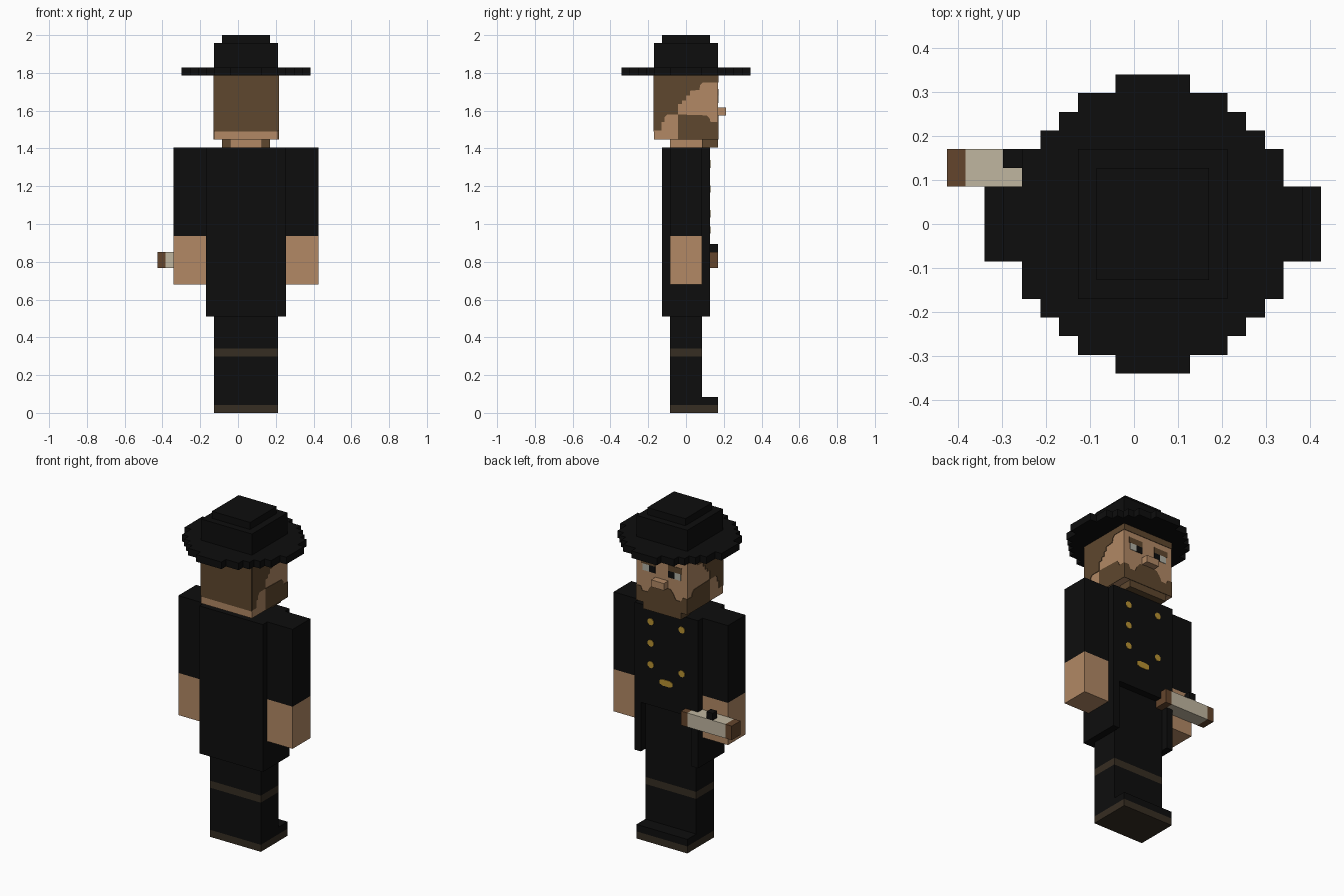
import bpy, bmesh, math
from mathutils import Vector

if "Cube" in bpy.data.objects:
    bpy.data.objects.remove(bpy.data.objects["Cube"], do_unlink=True)

U = 2 / 47      # one block unit: the figure is 47 units tall
CX = U          # the body is centred one unit to the +x side
PLATE = 0.003   # thickness of painted details


def material(name, rgb):
    lin = [(c / 255 / 12.92) if c < 10.3 else ((c / 255 + 0.055) / 1.055) ** 2.4 for c in rgb]
    m = bpy.data.materials.new(name)
    m.use_nodes = True
    m.diffuse_color = (*lin, 1)
    m.node_tree.nodes["Principled BSDF"].inputs["Base Color"].default_value = (*lin, 1)
    return m


BLACK = material("black cloth", (13, 13, 13))
SKIN = material("skin", (178, 137, 101))
HAIR = material("brown hair", (94, 71, 46))
LEATHER = material("dark leather", (54, 45, 34))
GOLD = material("gold", (184, 146, 50))
IVORY = material("ivory", (192, 182, 160))
WOOD = material("wood", (100, 69, 44))
EYE = material("eye white", (176, 176, 165))


def finish(name, bm, mat):
    bmesh.ops.recalc_face_normals(bm, faces=bm.faces)
    me = bpy.data.meshes.new(name)
    bm.to_mesh(me)
    bm.free()
    me.materials.append(mat)
    ob = bpy.data.objects.new(name, me)
    bpy.context.collection.objects.link(ob)
    return ob


def box(name, mat, x0, x1, y0, y1, z0, z1):
    """Box with limits given in block units."""
    bm = bmesh.new()
    bmesh.ops.create_cube(bm, size=1)
    lo, hi = Vector((x0, y0, z0)) * U, Vector((x1, y1, z1)) * U
    for v in bm.verts:
        v.co = Vector([(lo[i] + hi[i]) / 2 + v.co[i] * (hi[i] - lo[i]) for i in range(3)])
    return finish(name, bm, mat)


def prism(name, mat, pts, axis, a, b):
    """Outline extruded along an axis from a to b, in metres."""
    def place(p, d):
        return {"x": (d, p[0], p[1]), "y": (p[0], d, p[1]), "z": (p[0], p[1], d)}[axis]
    bm = bmesh.new()
    low = [bm.verts.new(place(p, a)) for p in pts]
    high = [bm.verts.new(place(p, b)) for p in pts]
    bm.faces.new(low)
    bm.faces.new(high)
    n = len(pts)
    for i in range(n):
        j = (i + 1) % n
        bm.faces.new((low[i], low[j], high[j], high[i]))
    return finish(name, bm, mat)


def mirrored(half):
    """Close an outline given as (offset from centre, height) on one side."""
    return [(CX + x, z) for x, z in half] + [(CX - x, z) for x, z in reversed(half)]


# Legs and boots
box("boot_sole", LEATHER, -3, 5, -2, 4, 0, 1)
box("boot_toe", BLACK, -3, 5, 2, 4, 1, 2)
box("boot_shaft", BLACK, -3, 5, -2, 2, 1, 7)
box("boot_cuff", LEATHER, -3, 5, -2, 2, 7, 8)
box("trousers", BLACK, -3, 5, -2, 2, 8, 19)

# Coat, open at the front below the waist
box("jacket", BLACK, -4, 6, -3, 3, 19, 33)
box("coat_tail_back", BLACK, -4, 6, -3, -2, 12, 19)
for side, x in (("right", -4), ("left", 5)):
    box(f"coat_tail_{side}", BLACK, x, x + 1, -2, 3, 12, 19)

# Arms
for side, x in (("right", -8), ("left", 6)):
    box(f"{side}_sleeve", BLACK, x, x + 4, -2, 2, 22, 33)
    box(f"{side}_hand", SKIN, x, x + 4, -2, 2, 16, 22)

# Buttons and buckle
FRONT = 3 * U
for i, (x, z) in enumerate([(.146, 1.315), (.146, 1.185), (.146, 1.055), (-.062, 1.32), (-.062, 1.055)]):
    ring = [(x + .021 * math.cos(math.radians(22.5 + 45 * k)),
             z + .021 * math.sin(math.radians(22.5 + 45 * k))) for k in range(8)]
    prism(f"button_{i + 1}", GOLD, ring, "y", FRONT, FRONT + PLATE)
prism("buckle", GOLD, mirrored([(.022, .988), (.042, .98), (.042, .958), (.022, .95)]),
      "y", FRONT, FRONT + PLATE)

# Neck, chin beard, head and nose
box("neck", SKIN, -1, 3, -2, 2, 33, 34)
box("chin_beard", HAIR, -2, 4, 2, 4, 33, 34)
box("head", SKIN, -3, 5, -4, 4, 34, 42)
box("nose", SKIN, 0, 2, 4, 5, 37, 38)

# Hair on the back of the head
H = 4 * U
Z0, Z1 = 34 * U, 42 * U
prism("back_hair", HAIR, [(CX - H, 35 * U), (CX + H, 35 * U), (CX + H, Z1), (CX - H, Z1)],
      "y", -H - PLATE, -H)

# Hair and beard on both sides of the head
side_hair = [(-H, 1.495), (-.13, 1.495), (-.13, 1.54), (-.115, 1.54), (-.115, 1.565), (-.10, 1.58),
             (-.043, 1.58), (-.043, 1.635), (-.02, 1.635), (-.02, 1.655), (0, 1.655), (0, 1.68),
             (.02, 1.68), (.02, 1.705), (.07, 1.71), (.075, 1.735), (.09, 1.75), (H, 1.75),
             (H, Z1), (-H, Z1)]
side_beard = [(-.043, Z0), (H, Z0), (H, 1.54), (.13, 1.54), (.125, 1.56), (.11, 1.575), (-.043, 1.58)]
for side, a in (("right", CX - H - PLATE), ("left", CX + H)):
    prism(f"{side}_side_hair", HAIR, side_hair, "x", a, a + PLATE)
    prism(f"{side}_side_beard", HAIR, side_beard, "x", a, a + PLATE)

# Face
prism("front_hair", HAIR, mirrored([(H, Z1), (H, 1.75)]), "y", H, H + PLATE)
prism("front_beard", HAIR,
      mirrored([(H, Z0), (H, 1.54), (.14, 1.54), (.13, 1.515), (.095, 1.515), (.08, 1.545),
                (.06, 1.57), (.02, 1.574)]), "y", H, H + PLATE)


def face_patch(name, mat, d0, d1, z0, z1):
    for side, s in (("right", -1), ("left", 1)):
        a, b = CX + s * d0, CX + s * d1
        prism(f"{side}_{name}", mat, [(a, z0), (b, z0), (b, z1), (a, z1)], "y", H, H + PLATE)


face_patch("pupil", BLACK, U, 2 * U, 1.64, 1.68)
face_patch("eye_white", EYE, 2 * U, 3 * U, 1.64, 1.68)
face_patch("eyebrow", HAIR, U, 3.2 * U, 1.68, 1.715)

# Hat with a stepped round brim
steps = [(8, 2), (7, 2), (7, 4), (6, 4), (6, 5), (5, 5), (5, 6), (4, 6), (4, 7), (2, 7), (2, 8)]
quarter = [(x * U, y * U) for x, y in steps]
half = quarter + [(-x, y) for x, y in reversed(quarter)]
outline = half + [(-x, -y) for x, y in half]
prism("hat_brim", BLACK, [(CX + x, y) for x, y in outline], "z", 42 * U, 43 * U)
box("hat_crown", BLACK, -3, 5, -4, 4, 43, 46)
box("hat_top", BLACK, -2, 4, -3, 3, 46, 47)

# Held tube with wooden ends and a small black knob
box("tube_outer_end", WOOD, -10, -9, 2, 4, 18, 20)
box("tube_body", IVORY, -9, -3, 2, 4, 18, 20)
box("tube_inner_end", WOOD, -3, -2, 2, 4, 18, 20)
box("tube_knob", BLACK, -7, -6, 3, 4, 20, 21)
